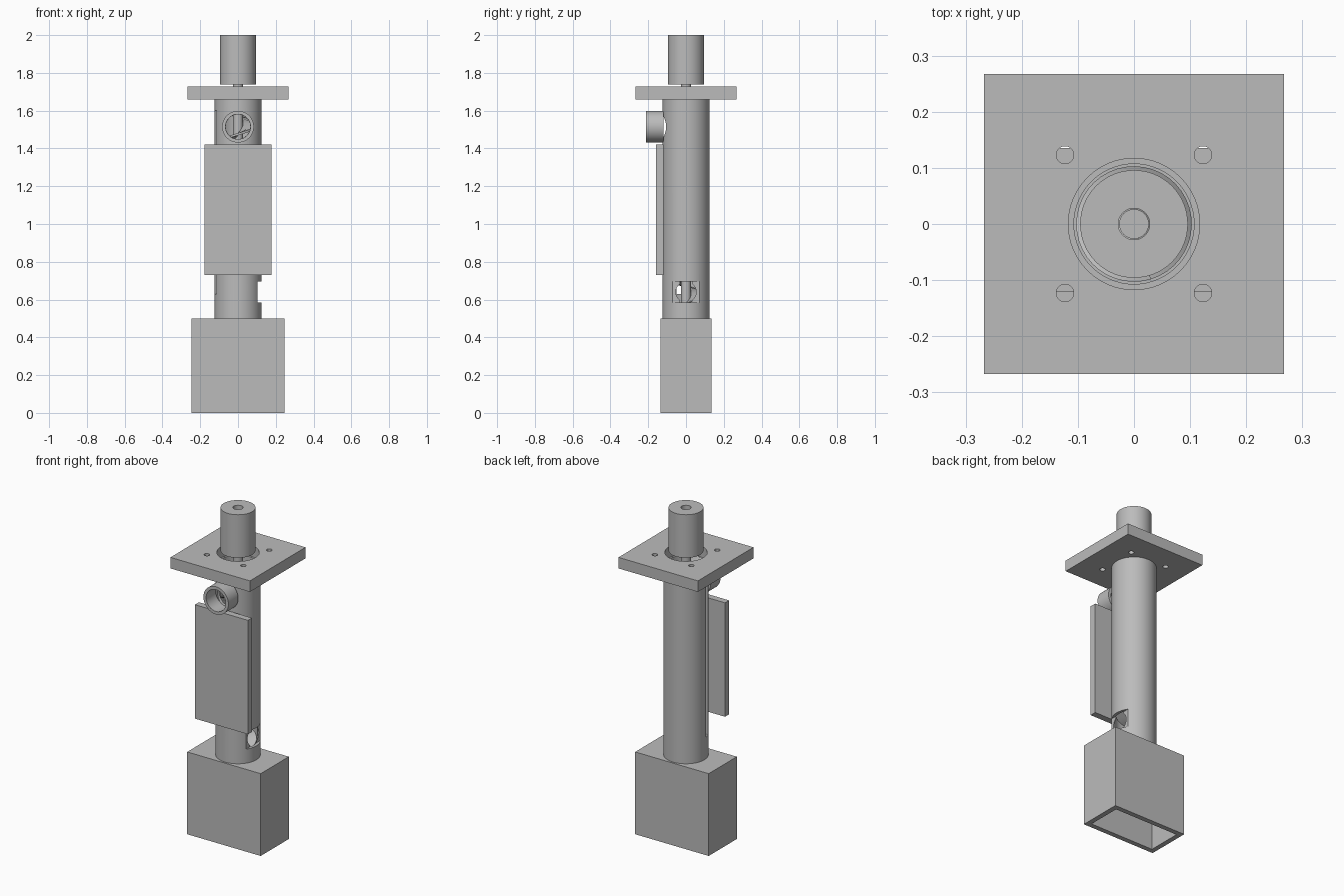
import bpy, bmesh, math
from mathutils import Matrix, Vector

cube = bpy.data.objects.get("Cube")
if cube:
    bpy.data.objects.remove(cube, do_unlink=True)

grey = bpy.data.materials.new("plain grey")
grey.use_nodes = True
grey.diffuse_color = (0.5, 0.5, 0.5, 1)
grey.node_tree.nodes["Principled BSDF"].inputs["Base Color"].default_value = (0.5, 0.5, 0.5, 1)


def finish(name, bm, smooth=False):
    bmesh.ops.recalc_face_normals(bm, faces=bm.faces)
    mesh = bpy.data.meshes.new(name)
    bm.to_mesh(mesh)
    bm.free()
    mesh.materials.append(grey)
    obj = bpy.data.objects.new(name, mesh)
    bpy.context.collection.objects.link(obj)
    if smooth:
        smooth_object(obj)
    return obj


def smooth_object(obj):
    bpy.ops.object.select_all(action='DESELECT')
    obj.select_set(True)
    bpy.context.view_layer.objects.active = obj
    bpy.ops.object.shade_smooth_by_angle(angle=math.radians(30))


def box(name, low, high):
    low, high = Vector(low), Vector(high)
    bm = bmesh.new()
    bmesh.ops.create_cube(bm, size=1, matrix=Matrix.Translation((low + high) / 2)
                          @ Matrix.Diagonal((*(high - low), 1)))
    return finish(name, bm)


def cylinder(name, radius, start, end, smooth=False):
    """Solid cylinder running between two points."""
    start, end = Vector(start), Vector(end)
    axis = end - start
    turn = axis.to_track_quat('Z', 'Y').to_matrix().to_4x4()
    bm = bmesh.new()
    bmesh.ops.create_cone(bm, cap_ends=True, segments=64, radius1=radius, radius2=radius,
                          depth=axis.length,
                          matrix=Matrix.Translation((start + end) / 2) @ turn)
    return finish(name, bm, smooth)


def cut(obj, *cutters):
    """Subtract each cutter from the object, then discard it."""
    for cutter in cutters:
        mod = obj.modifiers.new("cut", 'BOOLEAN')
        mod.operation = 'DIFFERENCE'
        mod.solver = 'EXACT'
        mod.object = cutter
        bpy.context.view_layer.objects.active = obj
        bpy.ops.object.modifier_apply(modifier=mod.name)
        bpy.data.objects.remove(cutter, do_unlink=True)
    smooth_object(obj)


# Hollow base, open underneath
base = box("base_housing", (-0.247, -0.135, 0), (0.247, 0.135, 0.5))
cut(base, box("cavity", (-0.217, -0.105, -0.1), (0.217, 0.105, 0.47)))

# Main tube with round inlet, flat recess, long slot and front outlet
tube = cylinder("main_tube", 0.124, (0, 0, 0.5), (0, 0, 1.66))
cut(tube,
    cylinder("bore", 0.107, (0, 0, 0.51), (0, 0, 1.8)),
    box("recess", (0.102, -0.1, 0.585), (0.2, 0.1, 0.695)),
    cylinder("inlet", 0.054, (0.05, 0, 0.64), (0.2, 0, 0.64)),
    box("slot", (-0.2, -0.05, 0.63), (-0.08, -0.015, 1.6)),
    cylinder("outlet", 0.065, (0, -0.3, 1.515), (0, -0.05, 1.515)))

# Outlet pipe and front panel
pipe = cylinder("outlet_pipe", 0.084, (0, -0.212, 1.515), (0, -0.118, 1.515))
cut(pipe, cylinder("pipe_bore", 0.066, (0, -0.3, 1.515), (0, 0, 1.515)))
box("front_panel", (-0.178, -0.159, 0.73), (0.178, -0.12, 1.422))

# Square flange with bolt holes
flange = box("flange", (-0.267, -0.267, 1.66), (0.267, 0.267, 1.727))
cut(flange, cylinder("centre_hole", 0.117, (0, 0, 1.6), (0, 0, 1.8)))
for x in (-0.123, 0.123):
    for y in (-0.123, 0.123):
        cut(flange, cylinder("bolt_hole", 0.0155, (x, y, 1.6), (x, y, 1.8)))

# Motor on top, with a shaft socket
motor = cylinder("motor", 0.096, (0, 0, 1.738), (0, 0, 2))
cut(motor, cylinder("socket", 0.028, (0, 0, 1.7), (0, 0, 2.1)))
cylinder("shaft", 0.0265, (0, 0, 0.52), (0, 0, 1.97), True)

# Screw blade wound around the shaft inside the tube
bm = bmesh.new()
turns, steps, thick = 6, 40, 0.012
bottom, top = 0.53, 1.68
rings = []
for i in range(turns * steps + 1):
    t = i / (turns * steps)
    a = math.radians(-73) + math.tau * turns * t
    z = bottom + (top - bottom - thick) * t
    rings.append([bm.verts.new((r * math.cos(a), r * math.sin(a), z + h))
                  for r, h in ((0.02, 0), (0.103, 0), (0.103, thick), (0.02, thick))])
for a, b in zip(rings, rings[1:]):
    for k in range(4):
        n = (k + 1) % 4
        bm.faces.new((a[k], a[n], b[n], b[k]))
bm.faces.new(rings[0])
bm.faces.new(rings[-1])
finish("screw_blade", bm, True)
